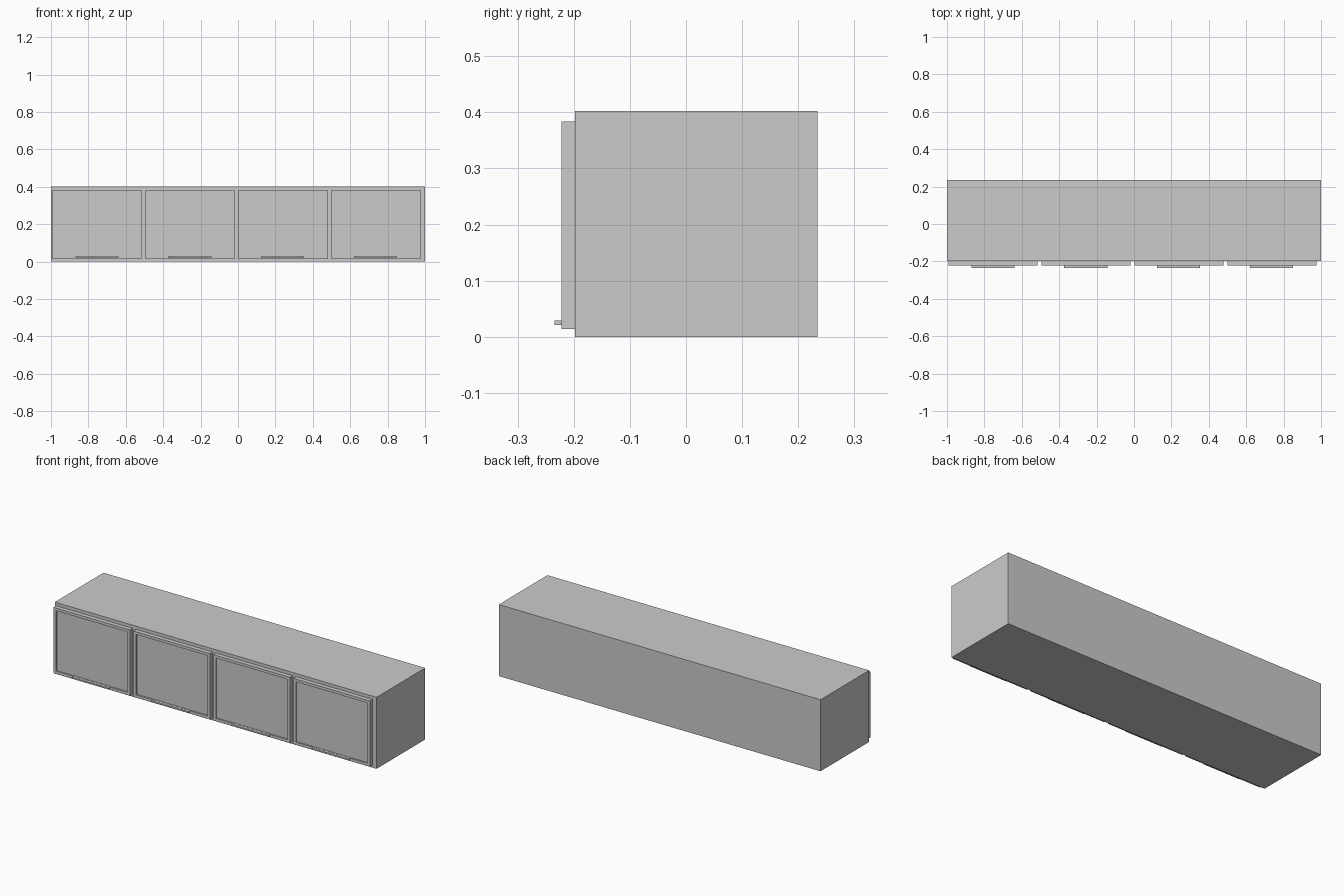
import bpy
import bmesh
from mathutils import Vector

old = bpy.data.objects.get("Cube")
if old:
    bpy.data.objects.remove(old, do_unlink=True)

grey = bpy.data.materials.new("light_grey")
grey.use_nodes = True
colour = (0.6, 0.6, 0.6, 1)
grey.diffuse_color = colour
grey.node_tree.nodes["Principled BSDF"].inputs["Base Color"].default_value = colour


def box(name, low, high, recess=None):
    """Box between two corners, with an optional (rim, depth) recess in its front face."""
    bm = bmesh.new()
    bmesh.ops.create_cube(bm, size=1)
    low, high = Vector(low), Vector(high)
    for v in bm.verts:
        v.co = (low + high) / 2 + v.co * (high - low)
    if recess:
        rim, depth = recess
        front = min(bm.faces, key=lambda f: f.calc_center_median().y)
        bmesh.ops.inset_individual(bm, faces=[front], thickness=rim)
        # A second inset with no width gives the recess upright walls
        bmesh.ops.inset_individual(bm, faces=[front], thickness=0)
        for v in front.verts:
            v.co.y += depth
    mesh = bpy.data.meshes.new(name)
    bm.to_mesh(mesh)
    bm.free()
    mesh.materials.append(grey)
    obj = bpy.data.objects.new(name, mesh)
    bpy.context.collection.objects.link(obj)


# Cabinet body
box("cabinet_body", (-1, -0.198, 0), (1, 0.234, 0.402))

# Four doors with recessed panels, each with a bar handle near the bottom
for i in range(4):
    x = -0.992 + i * 0.497
    box(f"door_{i + 1}", (x, -0.222, 0.014), (x + 0.476, -0.198, 0.384), (0.022, 0.008))
    box(f"handle_{i + 1}", (x + 0.122, -0.234, 0.021), (x + 0.352, -0.222, 0.029))
